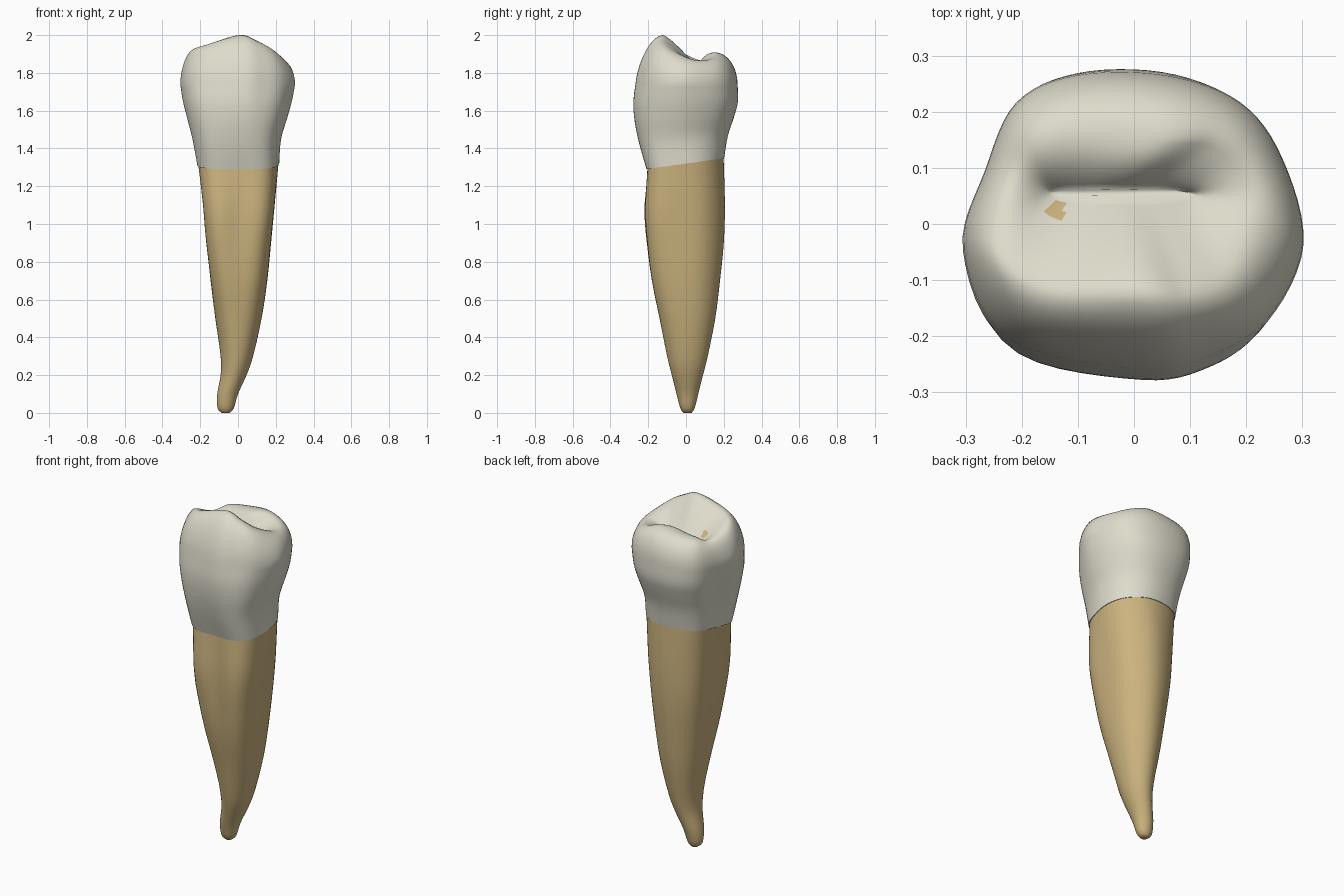
import bpy
import bmesh
import math
from mathutils import Vector

if "Cube" in bpy.data.objects:
    bpy.data.objects.remove(bpy.data.objects["Cube"], do_unlink=True)

STEPS = 6          # samples between neighbouring control points
NECK = 1.32        # height of the line between crown and root
BELLY = 1.74       # height where the crown starts to round over


def make_material(name, color):
    mat = bpy.data.materials.new(name)
    mat.use_nodes = True
    mat.diffuse_color = (*color, 1)
    mat.node_tree.nodes["Principled BSDF"].inputs["Base Color"].default_value = (*color, 1)
    return mat


enamel = make_material("ivory enamel", (0.73, 0.71, 0.60))
dentine = make_material("tan root", (0.60, 0.45, 0.21))


def spline(points, steps, closed):
    """Smooth curve through points of any dimension."""
    pts = [Vector(p) for p in points]
    count = len(pts)

    def pick(i):
        return pts[i % count] if closed else pts[min(max(i, 0), count - 1)]

    out = []
    for i in range(count if closed else count - 1):
        a, b, c, d = (pick(i + k) for k in (-1, 0, 1, 2))
        for s in range(steps):
            t = s / steps
            out.append(b + (c - a) * t / 2 + (a * 2 - b * 5 + c * 4 - d) * t**2 / 2
                       + (b * 3 - a - c * 3 + d) * t**3 / 2)
    if not closed:
        out.append(pts[-1])
    return out


def clamp(v):
    return min(max(v, 0), 1)


# Widest outline of the crown, from the front cusp towards +x and round
outline = spline([
    (.02, -.28), (.14, -.25), (.24, -.18), (.302, -.04), (.265, .12), (.19, .225),
    (.06, .277), (-.1, .278), (-.21, .225), (-.265, .1), (-.305, -.05), (-.225, -.22),
], STEPS, True)

# Crest line over the cusps and marginal ridges
crest = spline([
    (.01, -.12, 2), (.1, -.125, 1.97), (.175, -.09, 1.925), (.215, .02, 1.875),
    (.2, .09, 1.865), (.15, .145, 1.88), (.06, .155, 1.908), (-.07, .16, 1.895),
    (-.16, .145, 1.885), (-.21, .08, 1.865), (-.235, -.05, 1.92), (-.155, -.115, 1.953),
], STEPS, True)

COUNT = len(outline)
angles = [math.tau * i / COUNT - math.pi / 2 for i in range(COUNT)]
half_x = max(abs(p.x) for p in outline)
half_y = max(abs(p.y) for p in outline)


def wall_ring(z, left, right, front, back):
    """Cross-section fitted between four extents, with squarer corners higher up."""
    mix = clamp((z - 1.1) / (BELLY - 1.1))
    tilt = 0.14 * clamp(1 - abs(z - NECK) / 0.3)
    square = clamp((z - .35) / .65)
    ring = []
    for a, p in zip(angles, outline):
        # the two front corners are fuller than the back ones
        fullness = .14 - .14 * math.sin(a) - .05 * math.cos(a)
        corner = 1 + square * fullness * math.sin(2 * a) ** 2
        u = math.cos(a) * corner * (1 - mix) + p.x / half_x * mix
        v = math.sin(a) * corner * (1 - mix) + p.y / half_y * mix
        x = (left + right) / 2 + u * (right - left) / 2
        y = (front + back) / 2 + v * (back - front) / 2
        ring.append(Vector((x, y, z + tilt * y)))
    return ring


def loft(name, rings, mats, rule=None):
    """Skin a stack of rings, close both ends and smooth the result."""
    bm = bmesh.new()
    loops = [[bm.verts.new(p) for p in ring] for ring in rings]
    for low, high in zip(loops, loops[1:]):
        for i in range(COUNT):
            j = (i + 1) % COUNT
            bm.faces.new((low[i], low[j], high[j], high[i]))
    bm.faces.new(loops[0][::-1])
    bm.faces.new(loops[-1])
    bmesh.ops.recalc_face_normals(bm, faces=bm.faces)
    if rule:
        for face in bm.faces:
            face.material_index = rule(face.calc_center_median())
    mesh = bpy.data.meshes.new(name)
    bm.to_mesh(mesh)
    bm.free()
    obj = bpy.data.objects.new(name, mesh)
    bpy.context.collection.objects.link(obj)
    for mat in mats:
        mesh.materials.append(mat)
    bpy.ops.object.select_all(action="DESELECT")
    obj.select_set(True)
    bpy.context.view_layer.objects.active = obj
    bpy.ops.object.shade_smooth_by_angle(angle=math.radians(65))
    return obj


# Root: height, left, right, front, back extents; the tip hooks to -x
root_levels = spline([
    (0, -.085, -.045, -.012, .03),
    (.025, -.108, -.022, -.03, .046),
    (.1, -.11, 0, -.05, .065),
    (.2, -.092, .045, -.075, .09),
    (.3, -.092, .08, -.1, .115),
    (.5, -.12, .125, -.14, .155),
    (.7, -.145, .155, -.18, .18),
    (.9, -.165, .175, -.2, .2),
    (1.1, -.178, .194, -.208, .206),
    (NECK + .01, -.206, .216, -.203, .2),
], 3, False)
loft("root", [wall_ring(*level) for level in root_levels], [dentine])

# Crown walls from the neck, bulging front to back, then side to side
crown_levels = spline([
    (NECK, -.21, .219, -.208, .203),
    (1.45, -.236, .229, -.25, .224),
    (1.56, -.266, .262, -.275, .256),
    (1.65, -.29, .288, -.281, .276),
    (BELLY, -half_x, half_x, -.271, .273),
], 4, False)
crown_rings = [wall_ring(*level) for level in crown_levels]

# Rounded shoulder up to the crest, leaning in sooner at the front
shoulder = crown_rings[-1]
for k in range(1, 9):
    turn = k / 8 * math.pi / 2
    ring = []
    for a, p, c in zip(angles, shoulder, crest):
        inward = (1 - math.cos(turn)) ** (1 + .25 * min(math.sin(a), 0))
        x, y = p.xy.lerp(c.xy, inward)
        ring.append(Vector((x, y, BELLY + (c.z - BELLY) * math.sin(turn))))
    crown_rings.append(ring)

# Chewing surface sinking from the crest to a groove, more steeply at the back
for k in range(1, 11):
    t = k / 10
    ring = []
    for a, c in zip(angles, crest):
        groove = Vector((math.cos(a) * .12 - .025, math.sin(a) * .006 + .056))
        depth = 1.84 - .02 * math.cos(a) ** 2
        fall = t ** (1.85 + .6 * math.sin(a))
        x, y = c.xy.lerp(groove, t)
        ring.append(Vector((x, y, c.z + (depth - c.z) * fall)))
    crown_rings.append(ring)


def pit_rule(center):
    """Root colour shows in the floor of the two small pits."""
    if center.z < BELLY:
        return 0
    in_left = (center.xy - Vector((-.137, .022))).length < .016
    in_right = (center.xy - Vector((.08, 0))).length < .008
    return int(in_left or in_right)


loft("crown", crown_rings, [enamel, dentine], pit_rule)
